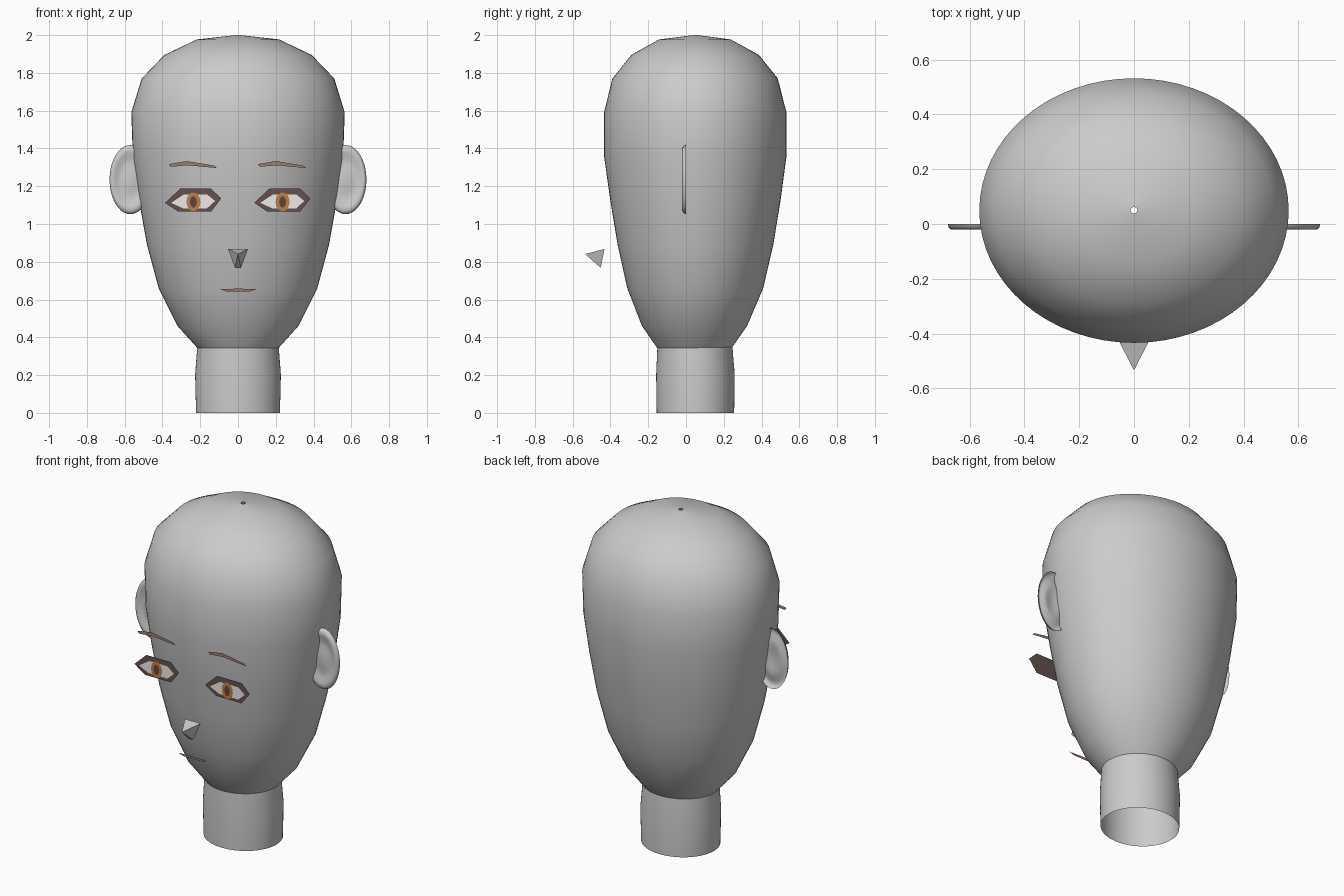
import bpy, math

if "Cube" in bpy.data.objects:
    bpy.data.objects.remove(bpy.data.objects["Cube"])

CY = 0.05          # depth centre of the skull
FACE_Y = -0.435    # plane of the flat facial features


def make(name, verts, faces, color=None, smooth=False):
    me = bpy.data.meshes.new(name)
    me.from_pydata(verts, [], faces)
    me.update()
    ob = bpy.data.objects.new(name, me)
    bpy.context.collection.objects.link(ob)
    if color:
        mat = bpy.data.materials.get(color[0]) or bpy.data.materials.new(color[0])
        mat.diffuse_color = color[1]
        mat.use_nodes = True
        mat.node_tree.nodes["Principled BSDF"].inputs["Base Color"].default_value = mat.diffuse_color
        me.materials.append(mat)
    if smooth:
        for p in me.polygons:
            p.use_smooth = True
    return ob


def bridge(rings, n):
    return [(r * n + i, r * n + (i + 1) % n, (r + 1) * n + (i + 1) % n, (r + 1) * n + i)
            for r in range(rings - 1) for i in range(n)]


def loft(name, rings, n=64):
    # rings: (z, half width, half depth, centre y)
    verts = [(rx * math.cos(2 * math.pi * i / n), cy + ry * math.sin(2 * math.pi * i / n), z)
             for z, rx, ry, cy in rings for i in range(n)]
    return make(name, verts, bridge(len(rings), n), smooth=True)


def plate(name, pts, cx, layer, color):
    y = FACE_Y - 0.002 * layer
    # points run clockwise seen from the front, so reverse to face -y
    return make(name, [(cx + x, y, z) for x, z in pts], [tuple(reversed(range(len(pts))))], color)


def ellipse(cz, rx, rz, n=16):
    return [(rx * math.cos(-2 * math.pi * i / n), cz + rz * math.sin(-2 * math.pi * i / n))
            for i in range(n)]


# Skull with a tiny opening at the crown
loft("head", [(0.34, 0.212, 0.195, 0.045), (0.46, 0.32, 0.278, 0.045), (0.66, 0.42, 0.36, 0.049),
              (0.89, 0.482, 0.412, 0.05), (1.12, 0.523, 0.45, 0.05), (1.36, 0.557, 0.483, 0.049),
              (1.59, 0.565, 0.483, 0.049), (1.77, 0.51, 0.438, 0.048), (1.895, 0.39, 0.338, 0.048),
              (1.977, 0.218, 0.19, 0.047), (2.0, 0.012, 0.012, CY)])

# Open neck tube
loft("neck", [(0.0, 0.222, 0.205, CY), (0.2, 0.227, 0.208, CY), (0.36, 0.215, 0.198, 0.047)])

# Dished ears: rim rolled forward, hollow in the middle
ear_profile = [(1.0, 0.0), (0.97, -0.012), (0.9, -0.02), (0.78, -0.018), (0.62, -0.008),
               (0.45, -0.006), (0.28, -0.012), (0.02, -0.014)]
N = 40
for side, label in ((-1, "left"), (1, "right")):
    verts = [(side * (0.57 + 0.11 * s * math.cos(2 * math.pi * i / N)), y,
              1.235 + 0.183 * s * math.sin(2 * math.pi * i / N))
             for s, y in ear_profile for i in range(N)]
    faces = bridge(len(ear_profile), N)
    faces.append(tuple((len(ear_profile) - 1) * N + i for i in range(N)))
    if side > 0:
        pass
    else:
        faces = [tuple(reversed(f)) for f in faces]
    ob = make("ear_" + label, verts, [tuple(f) for f in faces], smooth=True)

# Colours
LID = ("lid_brown", (0.13, 0.08, 0.08, 1))
WHITE = ("eye_white", (0.85, 0.83, 0.8, 1))
IRIS = ("iris_amber", (0.5, 0.22, 0.06, 1))
PUPIL = ("pupil_brown", (0.12, 0.06, 0.035, 1))
BROW = ("brow_brown", (0.33, 0.2, 0.16, 1))
LIPS = ("lip_brown", (0.33, 0.18, 0.16, 1))

# Layered eyes and brows, the same shape repeated on both sides
lid = [(-0.15, 1.112), (-0.07, 1.187), (0.093, 1.187), (0.147, 1.135), (0.093, 1.065), (-0.08, 1.065)]
white = [(-0.118, 1.112), (-0.05, 1.157), (0.072, 1.157), (0.115, 1.122), (0.072, 1.083), (-0.055, 1.083)]
brow = [(-0.13, 1.317), (-0.035, 1.333), (0.11, 1.309), (0.125, 1.296), (-0.03, 1.311), (-0.12, 1.303)]
for cx, label in ((-0.236, "left"), (0.236, "right")):
    plate("eye_lid_" + label, lid, cx, 0, LID)
    plate("eye_white_" + label, white, cx, 1, WHITE)
    plate("iris_" + label, ellipse(1.117, 0.037, 0.05), cx, 2, IRIS)
    plate("pupil_" + label, ellipse(1.117, 0.018, 0.03), cx, 3, PUPIL)
    plate("brow_" + label, brow, cx, 0, BROW)

# Mouth strip
plate("mouth", [(-0.095, 0.655), (0.0, 0.658), (0.098, 0.655), (0.06, 0.643), (-0.06, 0.643)], 0, 0, LIPS)

# Faceted nose
make("nose", [(-0.053, -0.431, 0.868), (0.053, -0.431, 0.868), (0.016, -0.452, 0.768),
              (-0.016, -0.452, 0.768), (0, -0.534, 0.841)],
     [(0, 4, 1), (1, 4, 2), (2, 4, 3), (3, 4, 0), (0, 1, 2, 3)])
